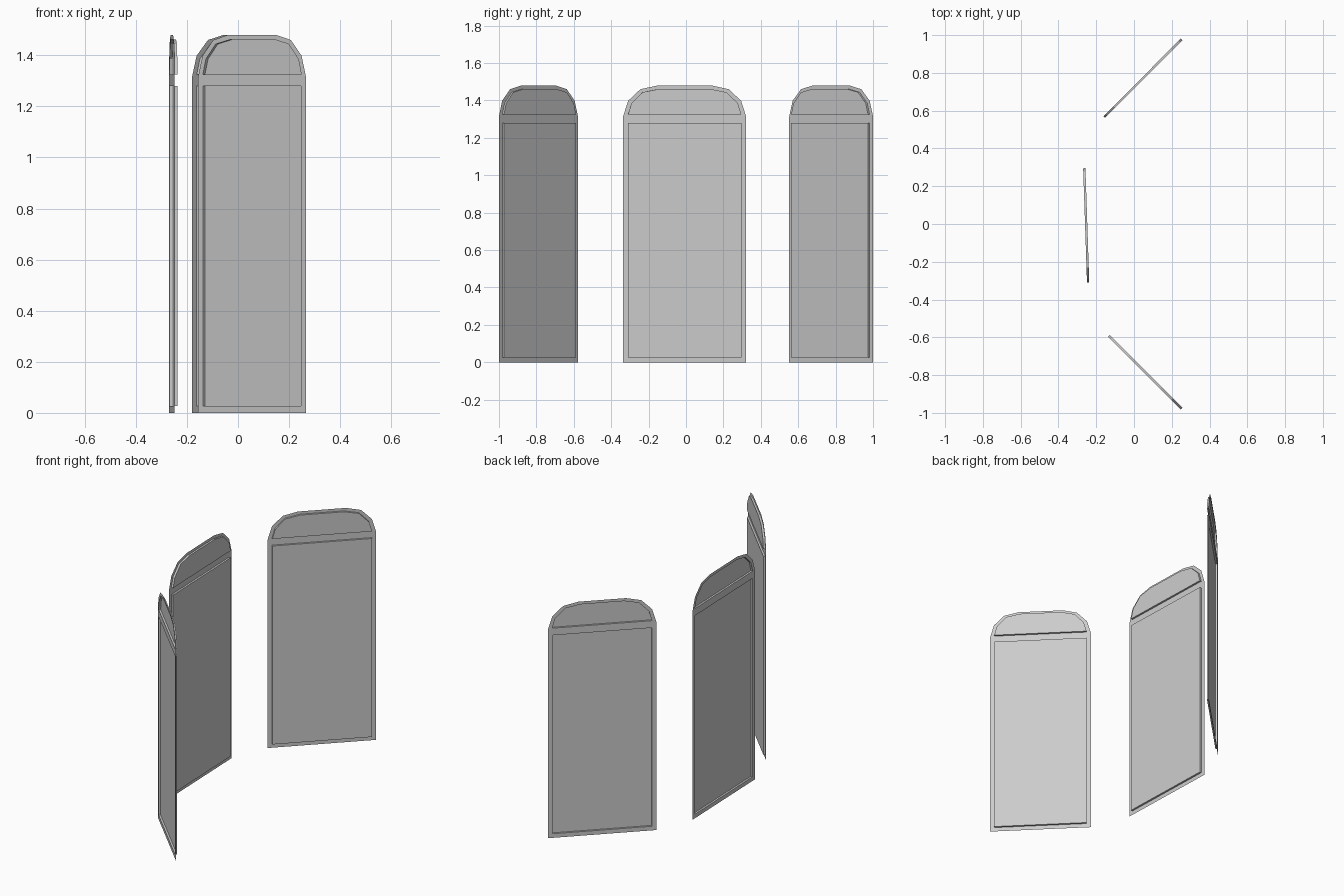
import bpy, bmesh
from mathutils import Vector

if "Cube" in bpy.data.objects:
    bpy.data.objects.remove(bpy.data.objects["Cube"])

FRAME = 0.026     # visible frame width
DEPTH = 0.012     # how far the fields stand proud of the frame
Z = Vector((0, 0, 1))

# half arch profiles: (fraction of width, height)
OUTER = [(0, 1.315), (0.04, 1.398), (0.14, 1.46), (0.28, 1.48)]
INNER = [(0, 1.325), (0.03, 1.385), (0.13, 1.444), (0.28, 1.462)]


def arch(profile, lo, hi):
    """Full arch from left to right, mirrored about the middle."""
    w = hi - lo
    left = [(lo + f * w, z) for f, z in profile]
    return left + [(lo + hi - s, z) for s, z in reversed(left)]


def screen_panel(name, start, end):
    p0, p1 = Vector((*start, 0)), Vector((*end, 0))
    width = (p1 - p0).length
    u = (p1 - p0).normalized()
    n = u.cross(Z)
    bm = bmesh.new()

    def loop(pts, d=0):
        return [bm.verts.new(p0 + u * s + Z * z + n * d) for s, z in pts]

    a, b = FRAME, width - FRAME
    feet = loop([(0, 0), (width, 0)])
    outer = loop(arch(OUTER, 0, width))
    field_pts = [(a, FRAME), (b, FRAME), (b, 1.28), (a, 1.28)]
    arch_pts = arch(INNER, a, b)
    field, top = loop(field_pts), loop(arch_pts)

    # flat frame: bottom rail, stiles, cross rail, arched rim
    bm.faces.new([feet[0], feet[1], field[1], field[0]])
    bm.faces.new([feet[0], field[0], field[3], top[0], outer[0]])
    bm.faces.new([feet[1], outer[-1], top[-1], field[2], field[1]])
    bm.faces.new([field[3], field[2], top[-1], top[0]])
    for i in range(len(top) - 1):
        bm.faces.new([outer[i], top[i], top[i + 1], outer[i + 1]])

    # raised fields with stepped edges
    for base, pts in ((field, field_pts), (top[::-1], arch_pts[::-1])):
        raised = loop(pts, DEPTH)
        bm.faces.new(raised)
        for i in range(len(base)):
            j = (i + 1) % len(base)
            bm.faces.new([base[i], base[j], raised[j], raised[i]])

    mesh = bpy.data.meshes.new(name)
    bm.to_mesh(mesh)
    bm.free()
    bpy.context.collection.objects.link(bpy.data.objects.new(name, mesh))


# three leaves of the screen, raised fields facing inward
screen_panel("front_panel", (0.266, -1.0), (-0.156, -0.578))
screen_panel("middle_panel", (-0.248, -0.336), (-0.27, 0.321))
screen_panel("back_panel", (-0.18, 0.552), (0.266, 1.0))
